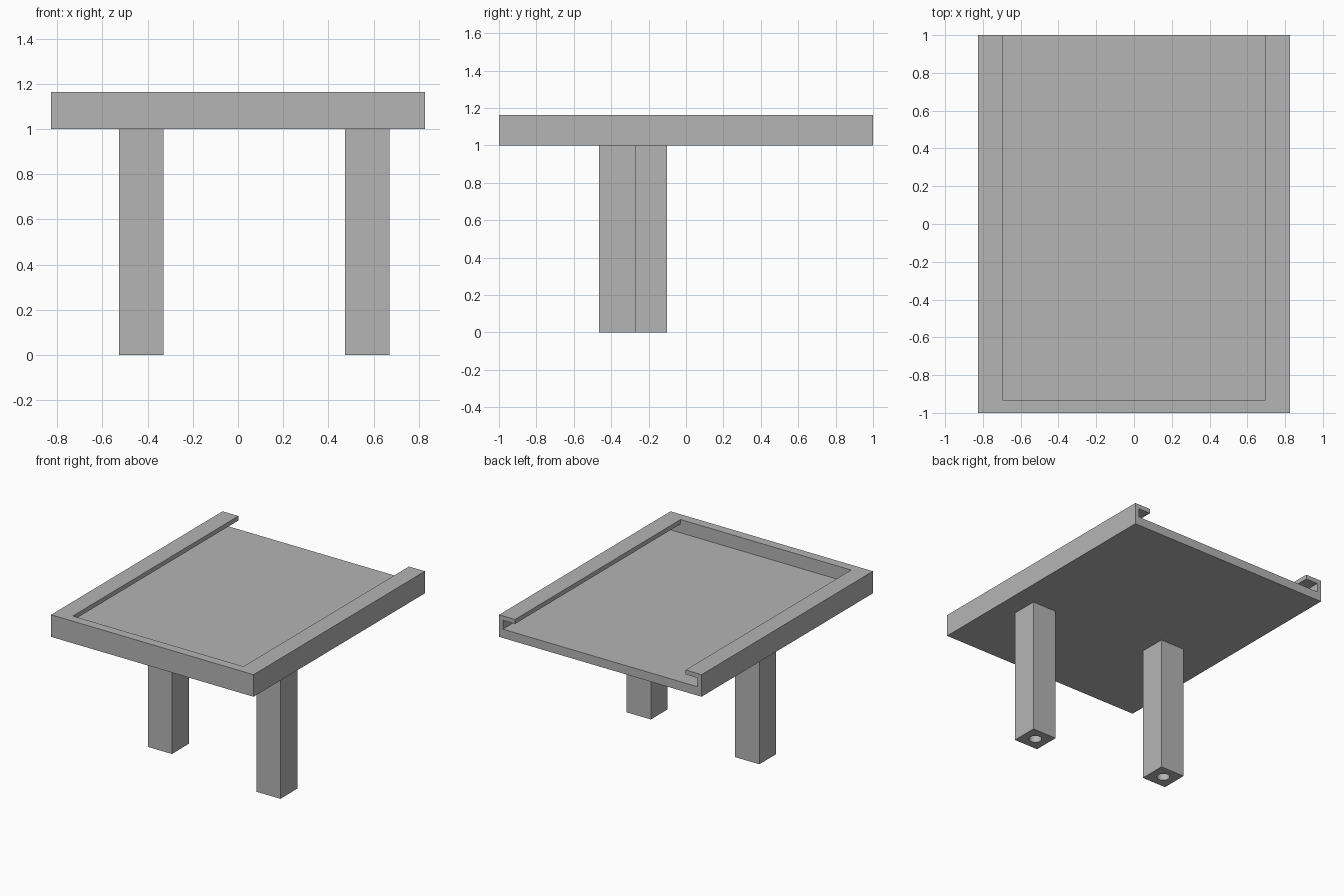
import bpy
import bmesh
from mathutils import Matrix

cube = bpy.data.objects.get("Cube")
if cube:
    bpy.data.objects.remove(cube, do_unlink=True)

grey = bpy.data.materials.new("plain grey")
grey.use_nodes = True
grey.diffuse_color = (0.46, 0.46, 0.46, 1)
grey.node_tree.nodes["Principled BSDF"].inputs["Base Color"].default_value = (0.46, 0.46, 0.46, 1)


def add_object(name, bm):
    bmesh.ops.recalc_face_normals(bm, faces=bm.faces)
    mesh = bpy.data.meshes.new(name)
    bm.to_mesh(mesh)
    bm.free()
    mesh.materials.append(grey)
    obj = bpy.data.objects.new(name, mesh)
    bpy.context.collection.objects.link(obj)
    return obj


def box(name, low, high):
    bm = bmesh.new()
    bmesh.ops.create_cube(bm, size=1)
    for v in bm.verts:
        v.co = [(a + b) / 2 + c * (b - a) for a, b, c in zip(low, high, v.co)]
    return add_object(name, bm)


def prism(name, profile, y0, y1):
    """Extrude an x-z outline along y."""
    bm = bmesh.new()
    face = bm.faces.new([bm.verts.new((x, y0, z)) for x, z in profile])
    extruded = bmesh.ops.extrude_face_region(bm, geom=[face])["geom"]
    moved = [g for g in extruded if isinstance(g, bmesh.types.BMVert)]
    bmesh.ops.translate(bm, verts=moved, vec=(0, y1 - y0, 0))
    return add_object(name, bm)


def cut(target, cutter):
    """Subtract the cutter, bake the result and discard the cutter."""
    cutter.hide_render = True
    mod = target.modifiers.new("cut", "BOOLEAN")
    mod.operation = "DIFFERENCE"
    mod.solver = "EXACT"
    mod.object = cutter
    bpy.context.view_layer.objects.active = target
    bpy.ops.object.modifier_apply(modifier=mod.name)
    bpy.data.objects.remove(cutter, do_unlink=True)


# Tray, open at the back, with a slot under each side lip
HALF, INNER, LIP = 0.827, 0.795, 0.697
BASE, FLOOR, LIP_UNDER, TOP = 1.0, 1.065, 1.13, 1.163
tray = box("sliding_tray", (-HALF, -1, BASE), (HALF, 1, TOP))
half_outline = [(INNER, FLOOR), (INNER, LIP_UNDER), (LIP, LIP_UNDER), (LIP, TOP + 0.1)]
outline = half_outline + [(-x, z) for x, z in reversed(half_outline)]
cut(tray, prism("tray_cutter", outline, -0.932, 1.1))

# Square legs, each with a round hole in the foot
LEG, HOLE_DEPTH = 0.197, 0.5
for name, x, y in (("right_leg", -0.429, -0.201), ("left_leg", 0.573, -0.366)):
    h = LEG / 2
    leg = box(name, (x - h, y - h, 0), (x + h, y + h, BASE))
    bm = bmesh.new()
    bmesh.ops.create_cone(bm, cap_ends=True, segments=32, radius1=0.044, radius2=0.044,
                          depth=2 * HOLE_DEPTH, matrix=Matrix.Translation((x, y, 0)))
    cut(leg, add_object("hole_cutter", bm))
    bpy.ops.object.select_all(action="DESELECT")
    leg.select_set(True)
    bpy.context.view_layer.objects.active = leg
    bpy.ops.object.shade_smooth_by_angle()
